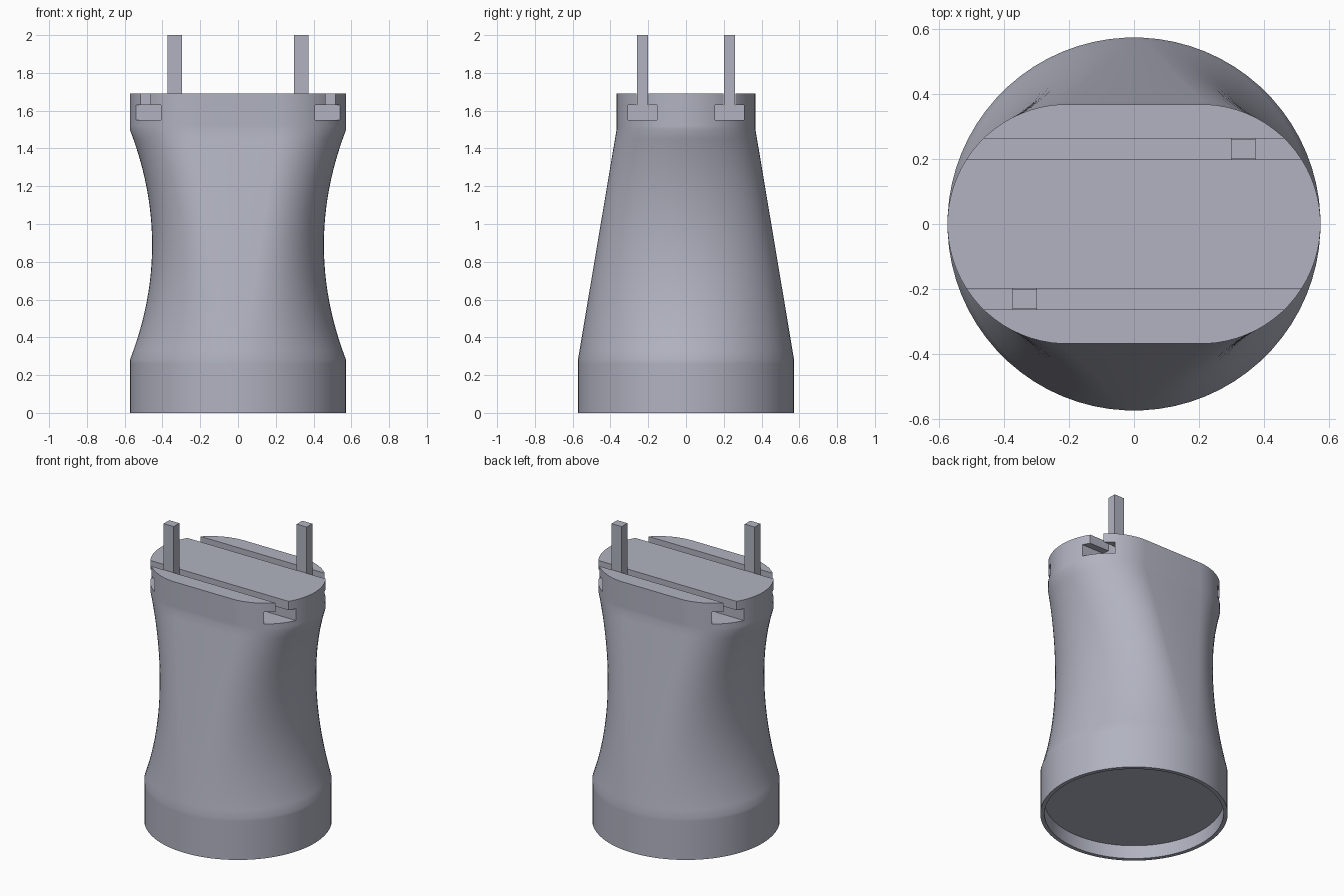
import bpy, bmesh, math

if "Cube" in bpy.data.objects:
    bpy.data.objects.remove(bpy.data.objects["Cube"], do_unlink=True)

grey = bpy.data.materials.new("light grey")
grey.use_nodes = True
colour = (0.44, 0.45, 0.53, 1)
grey.diffuse_color = colour
grey.node_tree.nodes["Principled BSDF"].inputs["Base Color"].default_value = colour

RADIUS, TOP_HALF, TOP_Z = 0.573, 0.368, 1.69
LOW, HIGH, WAIST = 0.28, 1.5, 0.455
SIDES = 72
SLOT_Y = 0.23


def make_object(name, bm):
    bmesh.ops.recalc_face_normals(bm, faces=bm.faces[:])
    mesh = bpy.data.meshes.new(name)
    bm.to_mesh(mesh)
    bm.free()
    mesh.materials.append(grey)
    obj = bpy.data.objects.new(name, mesh)
    bpy.context.collection.objects.link(obj)
    return obj


def section(bm, z, scale=1.0):
    """Ring that blends from a circle at the base to a stadium at the top."""
    t = min(max((z - LOW) / (HIGH - LOW), 0), 1)
    half_y = RADIUS + (TOP_HALF - RADIUS) * t
    half_x = WAIST + (RADIUS - WAIST) * (2 * t - 1) ** 2
    shift = (RADIUS - TOP_HALF) * t
    ring = []
    for i in range(SIDES):
        a = math.tau * (i + 0.5) / SIDES
        c, s = math.cos(a), math.sin(a)
        x = (half_x - shift) * c + math.copysign(shift, c)
        ring.append(bm.verts.new((x * scale, half_y * s * scale, z)))
    return ring


def tee_bar(name, x0, x1, half_foot, half_stem, foot, top, y):
    """Inverted T profile extruded along x."""
    z0, z1 = foot
    half = [(half_foot, z0), (half_foot, z1), (half_stem, z1), (half_stem, top)]
    outline = half + [(-u, v) for u, v in reversed(half)]
    bm = bmesh.new()
    face = bm.faces.new([bm.verts.new((x0, y + u, v)) for u, v in outline])
    extruded = bmesh.ops.extrude_face_region(bm, geom=[face])["geom"]
    verts = [g for g in extruded if isinstance(g, bmesh.types.BMVert)]
    bmesh.ops.translate(bm, verts=verts, vec=(x1 - x0, 0, 0))
    return make_object(name, bm)


# Waisted body with a shallow recess in the underside
bm = bmesh.new()
steps = 24
heights = [0, LOW - 0.02] + [LOW + (HIGH - LOW) * i / steps for i in range(steps + 1)]
heights += [HIGH + 0.02, TOP_Z]
rings = [section(bm, 0.09, 0.955), section(bm, 0, 0.955)]
rings += [section(bm, z) for z in heights]
for low, high in zip(rings, rings[1:]):
    for i in range(SIDES):
        j = (i + 1) % SIDES
        bm.faces.new((low[i], low[j], high[j], high[i]))
bm.faces.new(rings[0])
bm.faces.new(rings[-1])
body = make_object("body", bm)

# Two T-slots cut along the top
for side in (-1, 1):
    cutter = tee_bar("slot_cutter", -1, 1, 0.077, 0.032, (1.55, 1.63), 1.9, side * SLOT_Y)
    cutter.hide_render = True
    cut = body.modifiers.new("slot", "BOOLEAN")
    cut.operation, cut.solver, cut.object = "DIFFERENCE", "EXACT", cutter
    bpy.context.view_layer.objects.active = body
    bpy.ops.object.modifier_apply(modifier=cut.name)
    bpy.data.objects.remove(cutter, do_unlink=True)

bpy.ops.object.select_all(action="DESELECT")
body.select_set(True)
bpy.context.view_layer.objects.active = body
bpy.ops.object.shade_smooth_by_angle(angle=math.radians(30))

# Sliding posts, each with a foot held in its slot
for name, side in (("front_post", -1), ("back_post", 1)):
    x = side * 0.335
    tee_bar(name, x - 0.0375, x + 0.0375, 0.076, 0.03, (1.551, 1.629), 2.0, side * SLOT_Y)
